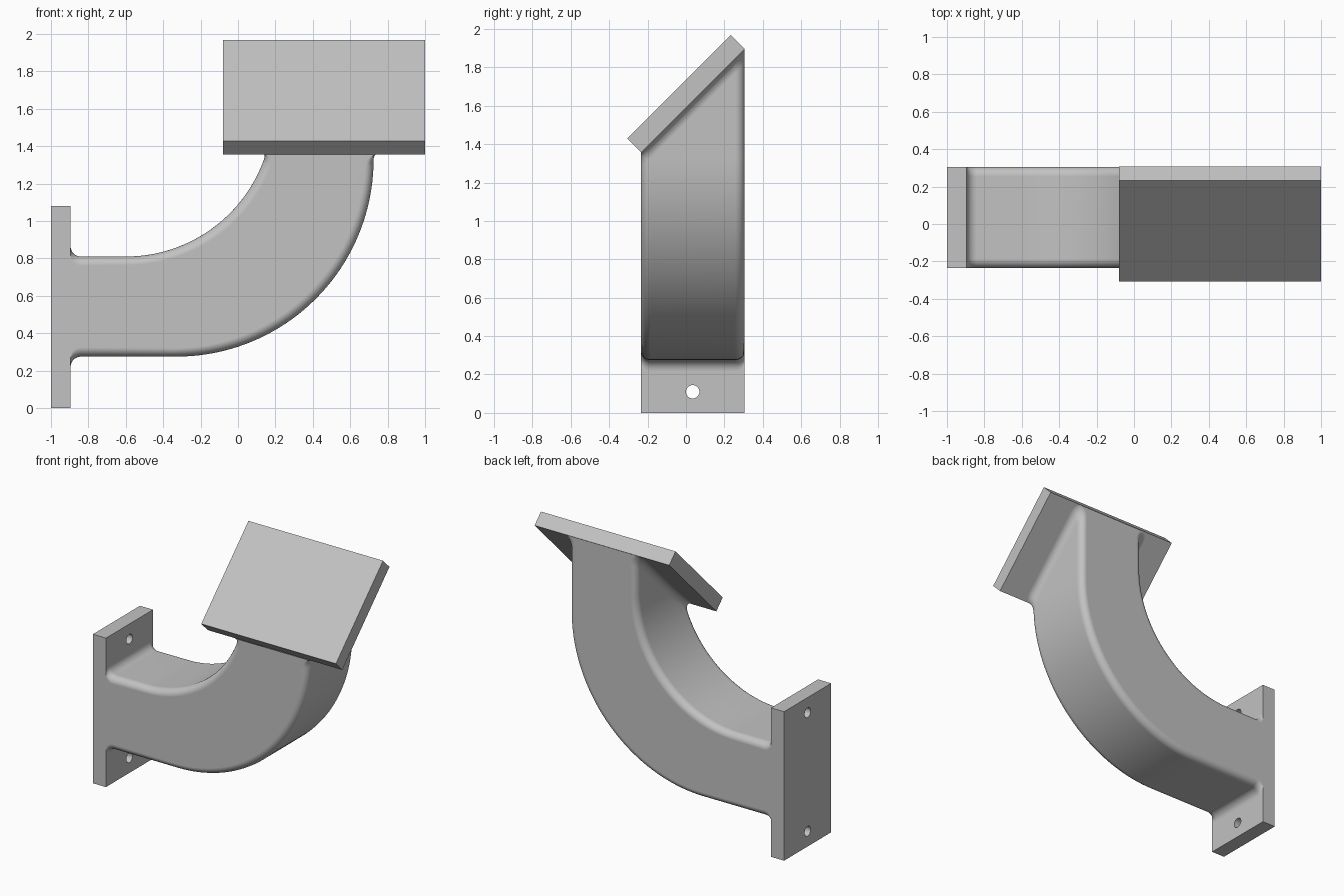
import bpy, bmesh
from math import sin, cos, pi, sqrt, radians
from mathutils import Vector, Matrix

if "Cube" in bpy.data.objects:
    bpy.data.objects.remove(bpy.data.objects["Cube"], do_unlink=True)

grey = bpy.data.materials.new("plain grey")
grey.use_nodes = True
grey.diffuse_color = (0.54, 0.54, 0.54, 1)
grey.node_tree.nodes["Principled BSDF"].inputs["Base Color"].default_value = grey.diffuse_color

FRONT, BACK = -0.235, 0.305      # depth of the arm and side flange
FLANGE_X = -0.895                # face where the arm meets the side flange
FILLET = 0.055
SLOPE = Vector((0, -1, 1)).normalized()
SLOPE_POINT = Vector((0, 0, 1.59))   # underside of the tilted plate


def finish(name, bm):
    bmesh.ops.recalc_face_normals(bm, faces=bm.faces)
    mesh = bpy.data.meshes.new(name)
    bm.to_mesh(mesh)
    bm.free()
    mesh.materials.append(grey)
    obj = bpy.data.objects.new(name, mesh)
    bpy.context.collection.objects.link(obj)
    return obj


def activate(obj):
    bpy.ops.object.select_all(action="DESELECT")
    obj.select_set(True)
    bpy.context.view_layer.objects.active = obj


def box(name, size, matrix):
    bm = bmesh.new()
    bmesh.ops.create_cube(bm, size=1, matrix=matrix @ Matrix.Diagonal((*size, 1)))
    return finish(name, bm)


# Side flange with two bolt holes
depth, middle = BACK - FRONT, (BACK + FRONT) / 2
flange = box("side_flange", (1 + FLANGE_X, depth, 1.08),
             Matrix.Translation(((FLANGE_X - 1) / 2, middle, 0.54)))
bm = bmesh.new()
for z in (0.11, 0.97):
    bmesh.ops.create_cone(bm, cap_ends=True, segments=32, radius1=0.035, radius2=0.035, depth=0.4,
                          matrix=Matrix.Translation((-0.95, middle, z)) @ Matrix.Rotation(pi / 2, 4, "Y"))
cutter = finish("hole_cutter", bm)
cutter.hide_render = True
cut = flange.modifiers.new("holes", "BOOLEAN")
cut.operation = "DIFFERENCE"
cut.solver = "EXACT"
cut.object = cutter
activate(flange)
bpy.ops.object.modifier_apply(modifier="holes")
bpy.data.objects.remove(cutter, do_unlink=True)
bpy.ops.object.shade_smooth_by_angle(angle=radians(30))

# Tilted top plate
box("tilted_plate", (1.08, 0.764, 0.103),
    Matrix.Translation((0.46, 0, 1.6625)) @ Matrix.Rotation(pi / 4, 4, "X"))

# Curved arm: inner and outer paths, lofted with a rounded rectangle
STEPS = 40
inner, outer = [(FLANGE_X, 0.81)], [(FLANGE_X, 0.275)]
for i in range(STEPS + 1):
    a = pi / 2 * i / STEPS
    inner.append((-0.6 + 0.785 * sin(a), 1.595 - 0.785 * cos(a)))
    outer.append((-0.33 + 1.055 * sin(a), 1.33 - 1.055 * cos(a)))
inner.append((0.185, 2.1))
outer.append((0.725, 2.1))


def section(p, q, radius=0.05, n=6):
    p, q = Vector((p[0], 0, p[1])), Vector((q[0], 0, q[1]))
    half, mid = (q - p).length / 2, (p + q) / 2
    across = (q - p).normalized()
    points = []
    for k, (su, sv) in enumerate(((1, 1), (-1, 1), (-1, -1), (1, -1))):
        for j in range(n + 1):
            a = pi / 2 * (k + j / n)
            u = su * (half - radius) + radius * cos(a)
            v = sv * (depth / 2 - radius) + radius * sin(a)
            points.append(mid + across * u + Vector((0, middle + v, 0)))
    return points


bm = bmesh.new()
rings = [[bm.verts.new(c) for c in section(p, q)] for p, q in zip(inner, outer)]
for r0, r1 in zip(rings, rings[1:]):
    for i in range(len(r0)):
        j = (i + 1) % len(r0)
        bm.faces.new((r0[i], r0[j], r1[j], r1[i]))


def slice_arm(point, normal, trim=False):
    bmesh.ops.bisect_plane(bm, geom=bm.verts[:] + bm.edges[:] + bm.faces[:], dist=1e-5,
                           plane_co=point, plane_no=normal, clear_outer=trim)


# Trim the arm under the plate and add loops for the fillets at both ends
slice_arm(SLOPE_POINT, SLOPE, trim=True)
for i in range(1, 9):
    d = FILLET * (1 - cos(pi / 2 * i / 8))
    slice_arm(SLOPE_POINT - SLOPE * d, SLOPE)
    slice_arm(Vector((FLANGE_X + d, 0, 0)), Vector((1, 0, 0)))


def flare(d):
    if d >= FILLET:
        return 0
    return FILLET - sqrt(max(0, FILLET ** 2 - (FILLET - max(d, 0)) ** 2))


for v in bm.verts:
    top = flare((SLOPE_POINT - v.co).dot(SLOPE))
    side = flare(v.co.x - FLANGE_X)
    v.co.x += top if v.co.x > 0.45 else -top
    v.co.z += side if v.co.z > 0.54 else -side

arm = finish("curved_arm", bm)
activate(arm)
bpy.ops.object.shade_smooth_by_angle(angle=radians(35))
weighted = arm.modifiers.new("even shading", "WEIGHTED_NORMAL")
weighted.keep_sharp = True
